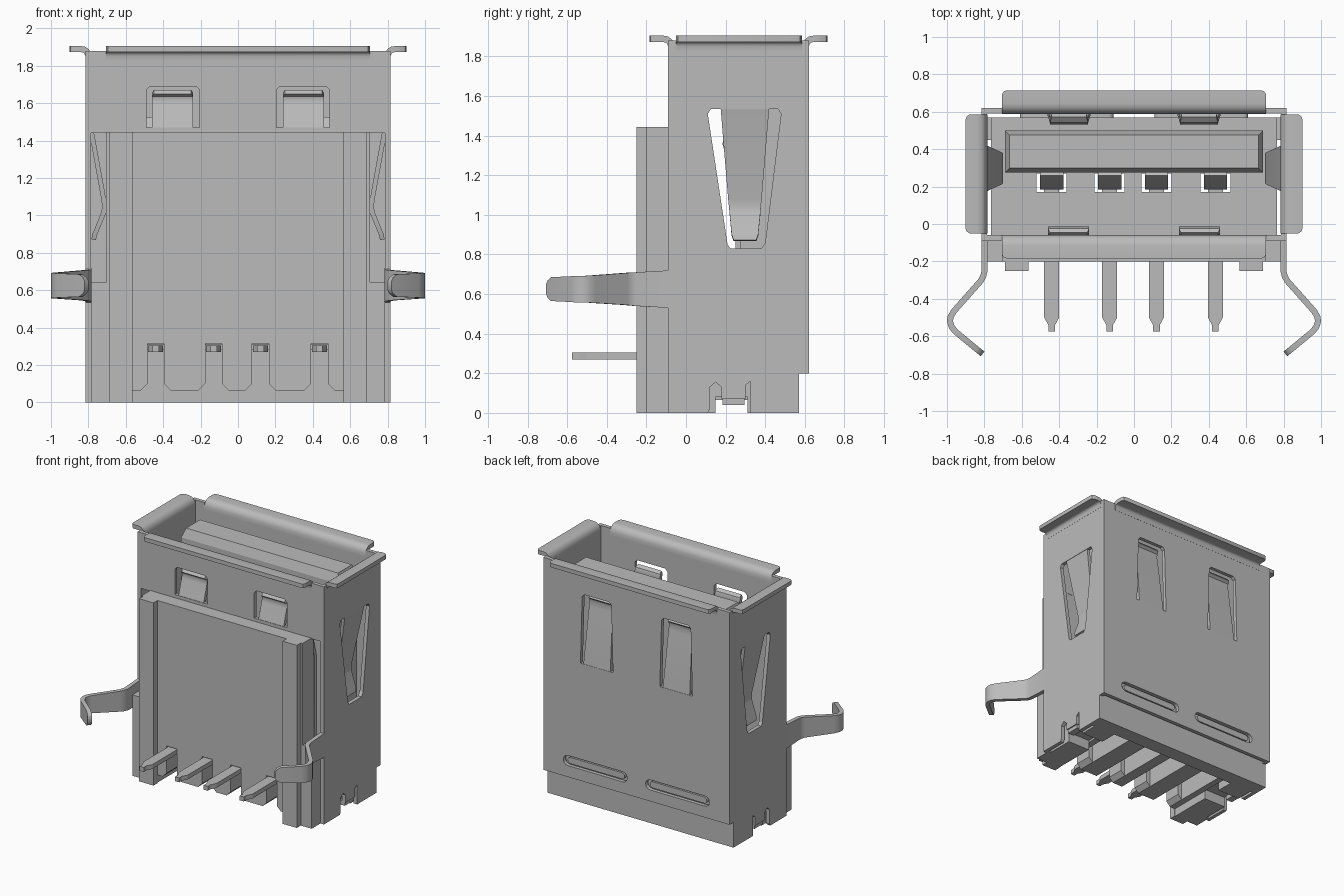
import bpy, bmesh, math
from mathutils import Vector

if "Cube" in bpy.data.objects:
    bpy.data.objects.remove(bpy.data.objects["Cube"])

steel = bpy.data.materials.new("plain_grey")
steel.diffuse_color = (0.5, 0.5, 0.5, 1)
steel.use_nodes = True
steel.node_tree.nodes["Principled BSDF"].inputs["Base Color"].default_value = steel.diffuse_color

# (u, v) is the drawing plane, w runs along the named axis
AXES = {"x": lambda u, v, w: Vector((w, u, v)),
        "y": lambda u, v, w: Vector((u, w, v)),
        "z": lambda u, v, w: Vector((u, v, w))}


def finish(name, bm, mirror=False):
    bmesh.ops.remove_doubles(bm, verts=bm.verts, dist=1e-5)
    bmesh.ops.recalc_face_normals(bm, faces=bm.faces)
    me = bpy.data.meshes.new(name)
    bm.to_mesh(me)
    bm.free()
    me.materials.clear()
    me.materials.append(steel)
    ob = bpy.data.objects.new(name, me)
    bpy.context.collection.objects.link(ob)
    if mirror:
        ob.modifiers.new("mirror", "MIRROR").use_mirror_merge = False
    return ob


def prism(name, axis, loops, lo, hi, mirror=False):
    """Extrude an outline (first loop) with holes (other loops)."""
    cu = bpy.data.curves.new(name, "CURVE")
    cu.dimensions, cu.fill_mode, cu.extrude = "2D", "BOTH", (hi - lo) / 2
    for loop in loops:
        sp = cu.splines.new("POLY")
        sp.points.add(len(loop) - 1)
        for p, (u, v) in zip(sp.points, loop):
            p.co = (u, v, 0, 1)
        sp.use_cyclic_u = True
    tmp = bpy.data.objects.new(name + "_outline", cu)
    bpy.context.collection.objects.link(tmp)
    dg = bpy.context.evaluated_depsgraph_get()
    me = bpy.data.meshes.new_from_object(tmp.evaluated_get(dg))
    bm = bmesh.new()
    bm.from_mesh(me)
    bpy.data.objects.remove(tmp)
    bpy.data.curves.remove(cu)
    bpy.data.meshes.remove(me)
    for f in bm.faces:
        f.material_index = 0
        f.smooth = False
    for v in bm.verts:
        v.co = AXES[axis](v.co.x, v.co.y, v.co.z + (lo + hi) / 2)
    return finish(name, bm, mirror)


def rings(name, ring_list, mirror=False):
    """Join rings of points into a closed solid."""
    bm = bmesh.new()
    rs = [[bm.verts.new(p) for p in r] for r in ring_list]
    for a, b in zip(rs, rs[1:]):
        n = len(a)
        for i in range(n):
            bm.faces.new((a[i], a[(i + 1) % n], b[(i + 1) % n], b[i]))
    bm.faces.new(rs[0])
    bm.faces.new(rs[-1])
    return finish(name, bm, mirror)


def strip(name, axis, pts, t=0.03, mirror=False):
    """Bent sheet along points (u, v, width from, width to)."""
    out = []
    for i, (u, v, lo, hi) in enumerate(pts):
        c = Vector((u, v))
        d0 = (c - Vector(pts[i - 1][:2])).normalized() if i else None
        d1 = (Vector(pts[i + 1][:2]) - c).normalized() if i < len(pts) - 1 else None
        d = ((d0 or d1) + (d1 or d0)).normalized()
        n = Vector((-d.y, d.x)) * t / 2 / max(0.5, d.dot(d0 or d1))
        a, b = c + n, c - n
        out.append([AXES[axis](*a, lo), AXES[axis](*a, hi),
                    AXES[axis](*b, hi), AXES[axis](*b, lo)])
    return rings(name, out, mirror)


def rect(a, b, c, d):
    return [(a, c), (b, c), (b, d), (a, d)]


def capsule(u, v, half, r):
    return [(u + s * half + r * math.cos(a), v + r * math.sin(a))
            for s, start in ((1, -90), (-1, 90))
            for a in [math.radians(start + 30 * k) for k in range(7)]]


def flip(loop):
    return [(-u, v) for u, v in loop]


contacts = (-0.44, -0.13, 0.12, 0.435)

# Shell side walls with spring cut-outs and bottom notches
side = [(-0.09, 0), (0.11, 0), (0.12, 0.02), (0.12, 0.13), (0.15, 0.155), (0.18, 0.13),
        (0.18, 0.07), (0.3, 0.07), (0.3, 0.14), (0.325, 0.16), (0.325, 0), (0.57, 0),
        (0.57, 0.2), (0.59, 0.2), (0.59, 1.88), (0.585, 1.88), (0.585, 1.83),
        (-0.05, 1.83), (-0.05, 1.88), (-0.09, 1.88)]
vee = [(0.21, 0.85), (0.225, 0.83), (0.38, 0.83), (0.40, 0.86), (0.48, 1.51),
       (0.465, 1.535), (0.125, 1.535), (0.11, 1.51)]
prism("side_wall", "x", [side, vee], 0.785, 0.815, True)

# Shell front and back walls
def wall_outline(z):
    return [(-0.815, z), (0.815, z), (0.815, 1.88), (0.705, 1.88), (0.705, 1.83),
            (-0.705, 1.83), (-0.705, 1.88), (-0.815, 1.88)]

front_hole = [(0.205, 1.47), (0.49, 1.47), (0.49, 1.67), (0.47, 1.69), (0.225, 1.69), (0.205, 1.67)]
back_hole = [(0.205, 1.13), (0.49, 1.13), (0.475, 1.66), (0.455, 1.68), (0.24, 1.68), (0.22, 1.66)]
groove = capsule(0.36, 0.33, 0.24, 0.04)
prism("front_wall", "y", [wall_outline(1.44), front_hole, flip(front_hole)], -0.09, -0.06)
prism("back_wall", "y", [wall_outline(0.2), back_hole, flip(back_hole), groove, flip(groove)], 0.59, 0.62)
prism("back_ridge", "y", [capsule(0.36, 0.33, 0.225, 0.025)], 0.57, 0.61, True)

# Flared rim flanges
def rim(name, axis, base, sign, lo, hi, reach, mirror=False):
    prof = [(0, 1.825, 0), (0, 1.855, 0), (0.008, 1.875, 0), (0.022, 1.886, 0),
            (0.04, 1.889, 0), (reach - 0.02, 1.889, 0), (reach - 0.005, 1.889, 0.01), (reach, 1.889, 0.025)]
    strip(name, axis, [(base + sign * d, z, lo + i, hi - i) for d, z, i in prof], 0.032, mirror)

rim("side_flange", "y", 0.80, 1, -0.05, 0.585, 0.10, True)
rim("front_flange", "x", -0.075, -1, -0.705, 0.705, 0.11)
rim("back_flange", "x", 0.605, 1, -0.705, 0.705, 0.11)

# Spring tabs bent into the opening
strip("side_spring", "y", [(0.80, 1.54, 0.175, 0.42), (0.717, 1.08, 0.213, 0.382),
      (0.714, 1.04, 0.217, 0.378), (0.72, 1.01, 0.22, 0.376), (0.765, 0.9, 0.23, 0.365),
      (0.772, 0.87, 0.24, 0.355)], 0.025, True)
strip("front_spring", "x", [(-0.075, 1.46, 0.24, 0.46), (-0.035, 1.59, 0.24, 0.46),
      (-0.027, 1.62, 0.24, 0.46), (-0.035, 1.645, 0.24, 0.46), (-0.055, 1.66, 0.25, 0.45)], 0.028, True)
strip("back_spring", "x", [(0.605, 1.12, 0.23, 0.465), (0.555, 1.57, 0.245, 0.45),
      (0.547, 1.61, 0.245, 0.45), (0.555, 1.64, 0.245, 0.45), (0.58, 1.66, 0.255, 0.44)], 0.028, True)

# Bent board clips on both sides
strip("board_clip", "z", [(0.80, -0.08, 0.53, 0.72), (0.80, -0.255, 0.54, 0.71), (0.806, -0.28, 0.542, 0.709),
      (0.82, -0.305, 0.545, 0.707), (0.962, -0.465, 0.555, 0.695), (0.98, -0.495, 0.557, 0.693),
      (0.984, -0.52, 0.557, 0.692), (0.975, -0.55, 0.558, 0.691), (0.955, -0.575, 0.56, 0.69),
      (0.84, -0.67, 0.565, 0.685), (0.82, -0.686, 0.58, 0.67), (0.81, -0.695, 0.60, 0.65)], 0.032, True)

# Housing front panel with a notch over each pin
panel = [(-0.785, 0), (-0.57, 0), (-0.57, 0.065)]
for c in contacts:
    panel += [(c - 0.08, 0.065), (c - 0.045, 0.1), (c - 0.045, 0.315),
              (c + 0.045, 0.315), (c + 0.045, 0.1), (c + 0.08, 0.065)]
panel += [(0.57, 0.065), (0.57, 0), (0.785, 0), (0.785, 0.64), (0.705, 0.64), (0.705, 1.445),
          (-0.705, 1.445), (-0.705, 0.64), (-0.785, 0.64)]
prism("front_panel", "y", [panel], -0.2, -0.062)
prism("panel_rib", "z", [rect(0.565, 0.69, -0.25, -0.2)], 0, 1.445, True)

# Housing floor, underside blocks and rear bar
holes = [rect(c - 0.08, c + 0.08, 0.17, 0.27) for c in contacts]
prism("floor", "z", [rect(-0.765, 0.765, -0.062, 0.57)] + holes, 0.31, 0.45)
edges = [-0.57] + [c + s * 0.08 for c in contacts for s in (-1, 1)] + [0.57]
for a, b in zip(edges[::2], edges[1::2]):
    prism("underside_block", "z", [rect(a, b, -0.062, 0.45)], 0.065, 0.31)
prism("outer_block", "x", [[(-0.062, 0), (0.15, 0), (0.15, 0.08), (0.31, 0.08), (0.31, 0),
      (0.45, 0), (0.45, 0.31), (-0.062, 0.31)]], 0.57, 0.765, True)
prism("rear_bar", "z", [rect(-0.785, 0.785, 0.45, 0.57)], 0, 0.31)
prism("locking_tab", "x", [rect(0.185, 0.295, 0.04, 0.075)], 0.75, 0.805, True)

# Tongue with a chamfered tip
rings("tongue", [[(x * (0.69 - i), y, z) for x, y in
      ((-1, 0.275 + i), (1, 0.275 + i), (1, 0.5 - i), (-1, 0.5 - i))]
      for z, i in ((0.4, 0), (1.73, 0), (1.8, 0.025))])

# Contact springs and solder pins
for c in contacts:
    path = [(0.262, 0.28), (0.262, 1.1), (0.205, 1.33), (0.197, 1.36), (0.205, 1.39), (0.27, 1.52)]
    strip("contact_spring", "x", [(y, z, c - 0.062, c + 0.062) for y, z in path], 0.025)
    pin = [(0.26, 0.04), (-0.5, 0.04), (-0.54, 0.018), (-0.575, 0.018)]
    strip("solder_pin", "x", [(y, 0.288, c - h, c + h) for y, h in pin], 0.035)

# Smooth the bent sheet parts, keeping creases sharp
bpy.ops.object.select_all(action="DESELECT")
for ob in bpy.context.scene.objects:
    if any(k in ob.name for k in ("flange", "spring", "clip", "ridge")):
        ob.select_set(True)
        bpy.context.view_layer.objects.active = ob
bpy.ops.object.shade_smooth_by_angle(angle=math.radians(35))
